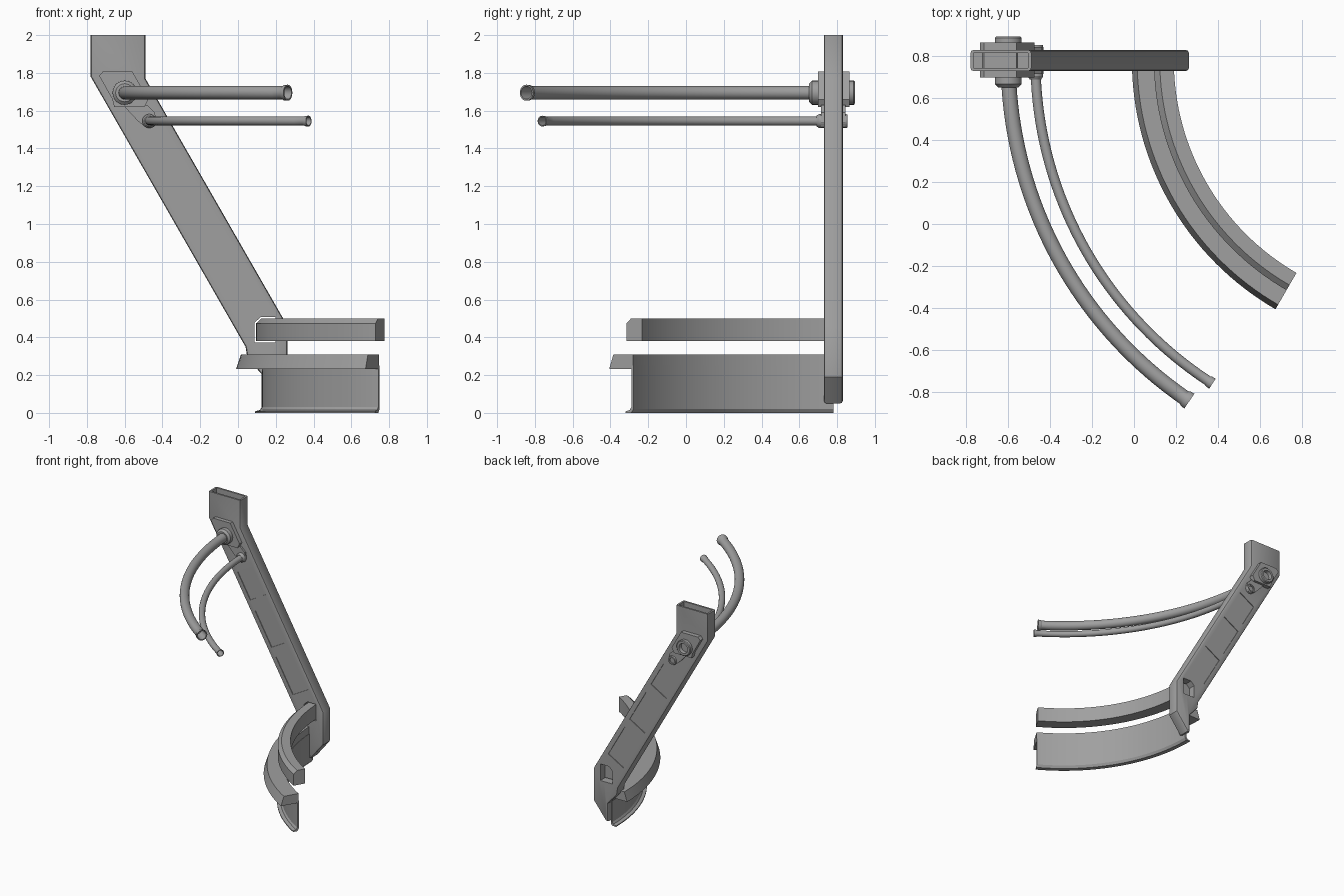
import bpy, bmesh, math
from mathutils import Vector

cube = bpy.data.objects.get("Cube")
if cube:
    bpy.data.objects.remove(cube)

grey = bpy.data.materials.new("mid_grey")
grey.use_nodes = True
GREY = (0.35, 0.35, 0.35, 1)
grey.diffuse_color = GREY
grey.node_tree.nodes["Principled BSDF"].inputs["Base Color"].default_value = GREY

CX, CY = 1.36, 0.78       # shared centre of every curved part
FRONT, BACK = 0.73, 0.83  # post faces


def finish(name, bm, smooth=True):
    bmesh.ops.recalc_face_normals(bm, faces=bm.faces)
    mesh = bpy.data.meshes.new(name)
    bm.to_mesh(mesh)
    bm.free()
    obj = bpy.data.objects.new(name, mesh)
    bpy.context.collection.objects.link(obj)
    mesh.materials.append(grey)
    bpy.ops.object.select_all(action='DESELECT')
    obj.select_set(True)
    bpy.context.view_layer.objects.active = obj
    if smooth:
        bpy.ops.object.shade_smooth_by_angle(angle=math.radians(30))
    return obj


def prism(bm, profile, y0, y1):
    """Extrude an x-z profile along y."""
    face = bm.faces.new([bm.verts.new((x, y0, z)) for x, z in profile])
    out = bmesh.ops.extrude_face_region(bm, geom=[face])
    moved = [v for v in out["geom"] if isinstance(v, bmesh.types.BMVert)]
    bmesh.ops.translate(bm, verts=moved, vec=(0, y1 - y0, 0))


def skin(bm, rings):
    """Join rings of points and cap both ends."""
    rows = [[bm.verts.new(p) for p in ring] for ring in rings]
    n = len(rows[0])
    for a, b in zip(rows, rows[1:]):
        for i in range(n):
            j = (i + 1) % n
            bm.faces.new((a[i], a[j], b[j], b[i]))
    bm.faces.new(rows[0])
    bm.faces.new(rows[-1])


def arc_point(r, z, angle):
    return Vector((CX - r * math.cos(angle), CY - r * math.sin(angle), z))


def arc_sweep(name, section, degrees=60, steps=32):
    bm = bmesh.new()
    skin(bm, [[arc_point(r, z, math.radians(degrees) * k / steps) for r, z in section]
              for k in range(steps + 1)])
    return finish(name, bm)


def circle(x, z, r, n=24):
    return [(x + r * math.cos(2 * math.pi * i / n), z + r * math.sin(2 * math.pi * i / n))
            for i in range(n)]


def hollow_tube(name, r, z, degrees, radius):
    """Curved tube with a flared, open front end."""
    end, steps = math.radians(degrees), 36
    stations = [(end * 0.985 * k / steps, radius) for k in range(steps + 1)]
    stations += [(end * 0.99, radius * 1.15), (end, radius * 1.18),
                 (end, radius * 0.95), (end * 0.95, radius * 0.85)]
    bm = bmesh.new()
    skin(bm, [[arc_point(a, b, t) for a, b in circle(r, z, rad)] for t, rad in stations])
    return finish(name, bm)


def cut(target, cutter):
    mod = target.modifiers.new("cut", 'BOOLEAN')
    mod.operation, mod.solver, mod.object = 'DIFFERENCE', 'EXACT', cutter
    cutter.hide_render = True
    bpy.context.view_layer.objects.active = target
    bpy.ops.object.modifier_apply(modifier=mod.name)
    bpy.data.objects.remove(cutter)


# Bent post with chamfered long edges
post_profile = [(-0.78, 2), (-0.49, 2), (-0.49, 1.77), (0.262, 0.46), (0.262, 0.19),
                (0.15, 0.05), (0.13, 0.05), (0.13, 0.2), (0.05, 0.29), (0.04, 0.35),
                (-0.78, 1.78)]
bm = bmesh.new()
prism(bm, post_profile, FRONT, BACK)
rims = [e for e in bm.edges
        if abs(e.verts[0].co.y - e.verts[1].co.y) < 0.01
        and min(v.co.z for v in e.verts) < 1.99]
bmesh.ops.bevel(bm, geom=rims, offset=0.014, segments=2, profile=0.5, affect='EDGES')
post = finish("bent_post", bm, smooth=False)

# Open socket at the post top
bm = bmesh.new()
prism(bm, [(-0.765, 2.1), (-0.505, 2.1), (-0.505, 1.8), (-0.765, 1.8)],
      FRONT + 0.015, BACK - 0.015)
cut(post, finish("socket_cutter", bm, smooth=False))

# Through hole that receives the upper rail
bm = bmesh.new()
prism(bm, [(0.088, 0.372), (0.088, 0.477), (0.12, 0.508), (0.198, 0.508), (0.198, 0.372)],
      FRONT - 0.1, BACK + 0.1)
cut(post, finish("rail_hole_cutter", bm, smooth=False))

# Shallow panels down both faces of the post
along, across = Vector((0.498, -0.867)), Vector((0.867, 0.498))
start = Vector((-0.635, 1.775))
bm = bmesh.new()
for s0, s1 in ((0.38, 0.61), (0.7, 1.0), (1.08, 1.39)):
    corners = [start + along * s + across * w
               for s, w in ((s0, -0.08), (s0, 0.08), (s1, 0.08), (s1, -0.08))]
    for y in (FRONT, BACK):
        prism(bm, corners, y - 0.006, y + 0.006)
cut(post, finish("panel_cutter", bm, smooth=False))
bpy.context.view_layer.objects.active = post
post.select_set(True)
bpy.ops.object.shade_smooth_by_angle(angle=math.radians(30))

# Curved rails and lower guard
arc_sweep("upper_rail", [(1.265, 0.38), (1.265, 0.473), (1.237, 0.5), (1.17, 0.5), (1.17, 0.38)])
arc_sweep("guard_ledge", [(1.37, 0.232), (1.345, 0.308), (1.225, 0.308), (1.225, 0.232)])
arc_sweep("guard_panel", [(1.235, 0.25), (1.235, 0.03), (1.245, 0.015), (1.27, 0.008),
                          (1.27, 0), (1.235, 0), (1.222, 0.02), (1.222, 0.25)])

# Curved handrail tubes
hollow_tube("large_tube", 1.96, 1.695, 56, 0.036)
hollow_tube("small_tube", 1.83, 1.545, 57.4, 0.024)

# Mounting plates clamped through the post
bm = bmesh.new()
prism(bm, [(-0.735, 1.785), (-0.715, 1.808), (-0.56, 1.808), (-0.475, 1.66),
           (-0.495, 1.62), (-0.655, 1.62), (-0.665, 1.66)], 0.698, 0.865)
finish("large_mount", bm)
bm = bmesh.new()
prism(bm, [(-0.6, 1.62), (-0.53, 1.545), (-0.49, 1.513), (-0.445, 1.513),
           (-0.432, 1.54), (-0.44, 1.59), (-0.48, 1.63)], 0.715, 0.845)
finish("small_mount", bm)


def boss(name, x, z, r, stations):
    bm = bmesh.new()
    skin(bm, [[(a, y, b) for a, b in circle(x, z, r * k)] for y, k in stations])
    finish(name, bm)


# Round collars: front ones hold the tubes, back ones are dished
for size, x, z, r, front, back in (("large", -0.6, 1.695, 0.064, 0.652, 0.894),
                                   ("small", -0.47, 1.545, 0.037, 0.69, 0.855)):
    boss(size + "_front_collar", x, z, r,
         ((front, 0.75), (front + 0.015, 1), (0.74, 1)))
    boss(size + "_back_collar", x, z, r,
         ((0.82, 1), (back - 0.006, 1), (back, 0.9), (back, 0.62), (back - 0.03, 0.58)))
